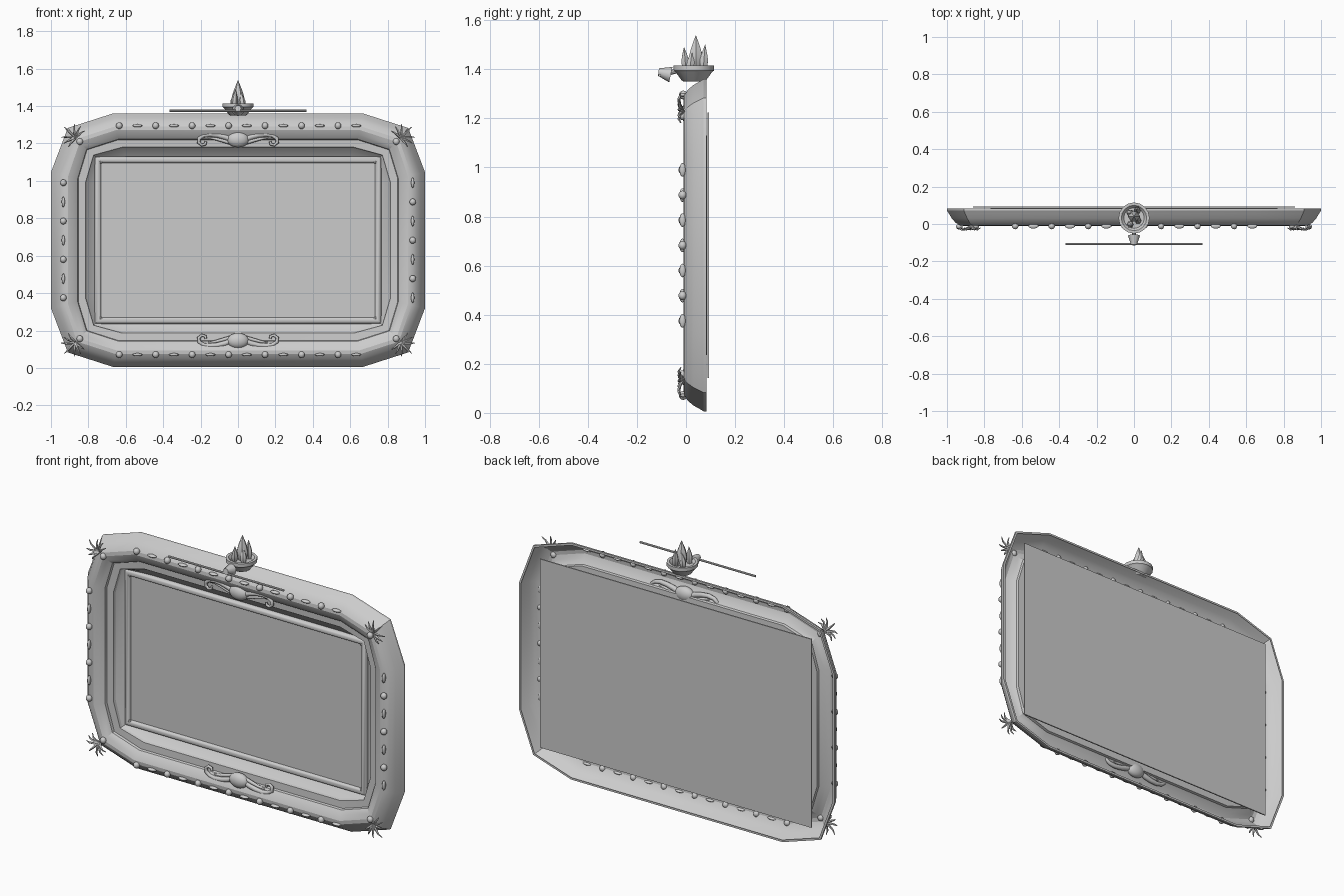
import bpy, bmesh, math
from mathutils import Vector, Matrix

if "Cube" in bpy.data.objects:
    bpy.data.objects.remove(bpy.data.objects["Cube"])

CZ = 0.683  # height of the frame centre
stone = bpy.data.materials.new("grey_stone")
stone.diffuse_color = (0.6, 0.6, 0.6, 1)
stone.use_nodes = True
stone.node_tree.nodes["Principled BSDF"].inputs["Base Color"].default_value = stone.diffuse_color


def finish(name, bm, angle=30):
    """Turn a bmesh into a named object, smooth except at sharp edges."""
    me = bpy.data.meshes.new(name)
    bm.to_mesh(me)
    bm.free()
    for p in me.polygons:
        p.use_smooth = True
    me.set_sharp_from_angle(angle=math.radians(angle))
    me.materials.append(stone)
    ob = bpy.data.objects.new(name, me)
    bpy.context.collection.objects.link(ob)
    return ob


def bridge(bm, rings, closed=True):
    n = len(rings[0])
    for a, b in zip(rings, rings[1:]):
        for i in range(n if closed else n - 1):
            j = (i + 1) % n
            bm.faces.new((a[i], a[j], b[j], b[i]))


def ellipsoid(bm, c, size, seg=12):
    m = Matrix.Translation(c) @ Matrix.Diagonal((*size, 1))
    bmesh.ops.create_uvsphere(bm, u_segments=seg, v_segments=seg // 2 + 2, radius=1, matrix=m)


def tube(bm, pts, radii, sides=6, flat=1.0):
    """Tapered tube through points, flattened along y if wanted."""
    pts = [Vector(p) for p in pts]
    rings = []
    for k, p in enumerate(pts):
        d = (pts[min(k + 1, len(pts) - 1)] - pts[max(k - 1, 0)]).normalized()
        ref = Vector((0, 1, 0)) if abs(d.y) < 0.9 else Vector((1, 0, 0))
        u = d.cross(ref).normalized()
        v = d.cross(u)
        ring = []
        for i in range(sides):
            a = math.tau * i / sides
            ring.append(bm.verts.new(p + radii[k] * (u * math.cos(a) + v * flat * math.sin(a))))
        rings.append(ring)
    bridge(bm, rings)
    bm.faces.new(rings[0])
    bm.faces.new(rings[-1])
    bmesh.ops.recalc_face_normals(bm, faces=bm.faces)


def lathe(bm, prof, c, seg=16):
    rings = [[bm.verts.new((c[0] + r * math.cos(math.tau * i / seg),
                            c[1] + r * math.sin(math.tau * i / seg), z))
              for i in range(seg)] for r, z in prof]
    bridge(bm, rings)
    bm.faces.new(rings[0])
    bm.faces.new(rings[-1])
    bmesh.ops.recalc_face_normals(bm, faces=bm.faces)


# Moulded frame: quarter outlines at four insets, blended along a profile
KEYS = [(0.0, ((0.67, 0.677), (0.91, 0.60), (1.0, 0.363))),
        (0.14, ((0.64, 0.54), (0.81, 0.485), (0.857, 0.33))),
        (0.182, ((0.62, 0.497), (0.772, 0.455), (0.815, 0.31))),
        (0.235, ((0.60, 0.447), (0.752, 0.435), (0.765, 0.29)))]


def outline(off):
    for (o0, q0), (o1, q1) in zip(KEYS, KEYS[1:]):
        if off <= o1 + 1e-6:
            t = (off - o0) / (o1 - o0)
            break
    q = [(a[0] + (b[0] - a[0]) * t, a[1] + (b[1] - a[1]) * t) for a, b in zip(q0, q1)]
    half = q + [(x, -z) for x, z in reversed(q)]
    return half + [(-x, z) for x, z in reversed(half)]


PROFILE = [(0.012, 0.083), (0, 0.083), (0, 0.072), (0.01, 0.056), (0.025, 0.03), (0.045, 0.007),
           (0.07, -0.008), (0.09, -0.010), (0.115, 0.0), (0.14, 0.02), (0.143, 0.034),
           (0.182, 0.036), (0.187, 0.05), (0.21, 0.07), (0.235, 0.085)]
bm = bmesh.new()
bridge(bm, [[bm.verts.new((x, y, CZ + z)) for x, z in outline(o)] for o, y in PROFILE])
finish("frame_moulding", bm, 25)

# Flat panel and backing plate
for name, w, h, y in (("front_panel", 0.765, 0.447, 0.081), ("back_plate", 0.86, 0.54, 0.091)):
    bm = bmesh.new()
    bmesh.ops.create_cube(bm, size=1, matrix=Matrix.Translation((0, y, CZ))
                          @ Matrix.Diagonal((2 * w, 0.007, 2 * h, 1)))
    finish(name, bm)

# Rounded inner border with mitred corners
bm = bmesh.new()
rings = []
for i in range(9):
    a = math.pi * i / 8
    off, y = 0.018 * math.cos(a), 0.08 - 0.02 * math.sin(a)
    w, h = 0.749 + off, 0.43 + off
    rings.append([bm.verts.new((sx * w, y, CZ + sz * h))
                  for sx, sz in ((1, 1), (1, -1), (-1, -1), (-1, 1))])
bridge(bm, rings)
finish("inner_border", bm)

# Corner blocks of the inner border
bm = bmesh.new()
for sx in (-1, 1):
    for sz in (-1, 1):
        ellipsoid(bm, (sx * 0.735, 0.07, CZ + sz * 0.418), (0.01, 0.01, 0.01), 8)
finish("inner_border_knobs", bm)

# Beads: round ones alternate with thin spindles
bm = bmesh.new()
for s in (-1, 1):
    for i in range(14):
        size = (0.028, 0.014, 0.008) if i % 2 else (0.018, 0.018, 0.018)
        ellipsoid(bm, (-0.635 + 0.0975 * i, -0.011, CZ + s * 0.612), size, 10)
    for i in range(7):
        spindle = (i % 2 == 1) if s < 0 else (i % 2 == 0)
        size = (0.009, 0.013, 0.028) if spindle else (0.018, 0.017, 0.018)
        ellipsoid(bm, (s * 0.934, -0.014, 0.99 - 0.1025 * i), size, 10)
finish("beads", bm, 60)

# Corner sprigs: a ball with a fan of curved spikes
bm = bmesh.new()
for sx in (-1, 1):
    for sz in (-1, 1):
        ellipsoid(bm, (sx * 0.846, -0.012, CZ + sz * 0.527), (0.018, 0.016, 0.018), 10)
        for k in range(7):
            a = math.radians(45 + (k - 3) * 27)
            ln = 0.085 - 0.008 * abs(k - 3)
            pts = []
            for t in (0, 0.35, 0.7, 1):
                b = a + 0.25 * t * (1 if k > 3 else -1 if k < 3 else 0)
                pts.append((sx * (0.868 + ln * t * math.cos(b)),
                            -0.008 - 0.022 * math.sin(math.pi * t * 0.8),
                            CZ + sz * (0.545 + ln * t * math.sin(b))))
            tube(bm, pts, (0.004, 0.007, 0.005, 0.002), 5)
finish("corner_sprigs", bm, 60)

# Crest ornaments: an oval boss with two scrolls, above and below the panel
for name, sz in (("top_crest", 1), ("bottom_crest", -1)):
    bm = bmesh.new()
    ellipsoid(bm, (0, 0.01, CZ + sz * 0.538), (0.058, 0.032, 0.042), 20)
    for sx in (-1, 1):
        pts = [(0.03, 0.535), (0.07, 0.552), (0.11, 0.562), (0.15, 0.566), (0.185, 0.56),
               (0.208, 0.543), (0.21, 0.522), (0.193, 0.508), (0.175, 0.514), (0.172, 0.528)]
        tube(bm, [(sx * x, 0.01, CZ + sz * z) for x, z in pts],
             (0.014, 0.015, 0.014, 0.013, 0.011, 0.01, 0.009, 0.008, 0.008, 0.007), 8)
        pts = [(0.04, 0.52), (0.08, 0.532), (0.12, 0.542), (0.16, 0.548)]
        tube(bm, [(sx * x, 0.014, CZ + sz * z) for x, z in pts], (0.01, 0.01, 0.008, 0.004), 8)
    finish(name, bm, 50)

# Fire bowl
bm = bmesh.new()
lathe(bm, [(0.042, 1.35), (0.05, 1.355), (0.074, 1.388), (0.083, 1.395), (0.083, 1.415),
           (0.068, 1.415), (0.055, 1.40)], (0, 0.032))
finish("fire_bowl", bm)

# Flames: pointed, slightly bent teardrops
bm = bmesh.new()
for x, y, top, r, lean in ((0, 0.04, 1.538, 0.032, 0.0), (-0.022, 0.0, 1.49, 0.018, -0.008),
                           (0.02, 0.07, 1.50, 0.019, 0.008), (0.025, 0.015, 1.475, 0.018, 0.01),
                           (-0.025, 0.06, 1.48, 0.018, 0.0)):
    ts = (0, 0.2, 0.4, 0.6, 0.8, 1)
    tube(bm, [(x * (1 - 0.4 * t), y + lean * t, 1.395 + (top - 1.395) * t) for t in ts],
         [r * f for f in (0.6, 0.95, 1, 0.75, 0.4, 0.03)], 6)
finish("flames", bm, 40)

# Spout cup and thin rod in front of the bowl
bm = bmesh.new()
tube(bm, [(0, -0.112, 1.388), (0, -0.104, 1.387), (0, -0.062, 1.378)], (0.016, 0.018, 0.032), 12)
tube(bm, [(0, -0.07, 1.385), (0, -0.03, 1.395)], (0.01, 0.01), 8)
finish("spout_cup", bm)
bm = bmesh.new()
tube(bm, [(-0.366, -0.107, 1.375), (0.366, -0.107, 1.375)], (0.006, 0.006), 8)
finish("thin_rod", bm)
